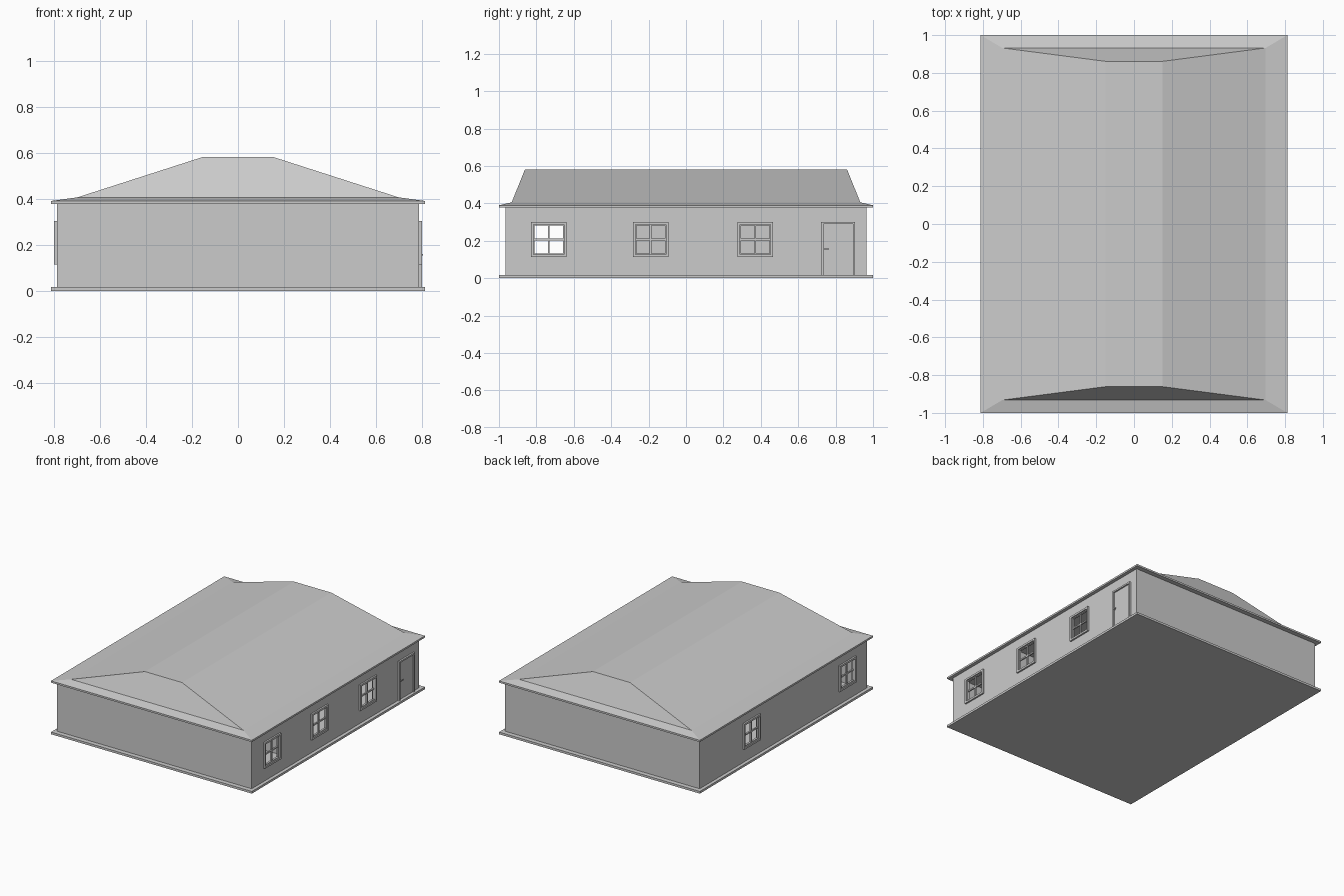
import bpy, bmesh

if "Cube" in bpy.data.objects:
    bpy.data.objects.remove(bpy.data.objects["Cube"])

WX, WY, T = 0.787, 0.966, 0.022        # wall outer half sizes, thickness
Z0, Z1 = 0.016, 0.377                  # wall bottom and top
WZ = (0.113, 0.302)                    # window frame bottom and top
HW, FW = 0.095, 0.014                  # window half width, frame width


def boxes(name, items):
    """One object made of axis-aligned boxes (x0, x1, y0, y1, z0, z1)."""
    bm = bmesh.new()
    for x0, x1, y0, y1, z0, z1 in items:
        vs = bmesh.ops.create_cube(bm, size=1)["verts"]
        for v in vs:
            v.co = (x1 if v.co.x > 0 else x0, y1 if v.co.y > 0 else y0,
                    z1 if v.co.z > 0 else z0)
    return finish(name, bm)


def finish(name, bm):
    bmesh.ops.recalc_face_normals(bm, faces=bm.faces)
    me = bpy.data.meshes.new(name)
    bm.to_mesh(me)
    bm.free()
    ob = bpy.data.objects.new(name, me)
    bpy.context.collection.objects.link(ob)
    return ob


def cut(ob, cutter):
    m = ob.modifiers.new("cut", "BOOLEAN")
    m.operation, m.solver, m.object = "DIFFERENCE", "EXACT", cutter
    cutter.hide_render = True
    bpy.context.view_layer.objects.active = ob
    bpy.ops.object.modifier_apply(modifier=m.name)
    bpy.data.objects.remove(cutter)


def span(side, a, b):
    """x range from a to b, mirrored for the left side."""
    return tuple(sorted((side * a, side * b)))


def rim(side, a, b, y0, y1, z0, z1, w, sill=True):
    """Boxes of a rectangular frame in a side wall."""
    x = span(side, a, b)
    low = z0 + w if sill else z0
    parts = [(*x, y0, y0 + w, low, z1 - w), (*x, y1 - w, y1, low, z1 - w),
             (*x, y0, y1, z1 - w, z1)]
    if sill:
        parts.append((*x, y0, y1, z0, z0 + w))
    return parts


# foundation slab
boxes("foundation", [(-0.812, 0.812, -1, 1, 0, Z0)])

# hollow walls with openings
windows = [(1, -0.734), (1, -0.189), (1, 0.37), (-1, -0.734), (-1, 0.37)]
DOOR = (0.722, 0.904, Z0, 0.302)
walls = boxes("walls", [(-WX, WX, -WY, WY, Z0, Z1)])
cut(walls, boxes("room_cutter", [(T - WX, WX - T, T - WY, WY - T, Z0 - 0.1, Z1 + 0.1)]))
holes = [(*span(s, WX - 0.06, WX + 0.06), y - HW + 0.008, y + HW - 0.008,
          WZ[0] + 0.008, WZ[1] - 0.008) for s, y in windows]
holes.append((WX - 0.06, WX + 0.06, DOOR[0] + 0.008, DOOR[1] - 0.008, Z0 - 0.05, DOOR[3] - 0.008))
cut(walls, boxes("opening_cutter", holes))

# inner partitions
boxes("partition_spine", [(-0.01, 0.01, -0.4, WY - T, Z0, Z1)])
boxes("partition_cross", [(T - WX, WX - T, -0.42, -0.4, Z0, Z1)])

# windows: casing, sash and glazing bars
for s, y in windows:
    y0, y1 = y - HW, y + HW
    boxes("window_casing", rim(s, WX - 0.015, 0.799, y0, y1, *WZ, FW))
    i0, i1, k0, k1 = y0 + FW, y1 - FW, WZ[0] + FW, WZ[1] - FW
    boxes("window_sash", rim(s, WX - 0.012, 0.79, i0, i1, k0, k1, 0.005))
    x, zc = span(s, WX - 0.01, 0.788), (k0 + k1) / 2
    boxes("window_bars", [(*x, y - 0.005, y + 0.005, k0, k1),
                          (*x, i0, i1, zc - 0.005, zc + 0.005)])

# door with frame and handle
boxes("door_frame", rim(1, WX - 0.015, 0.799, *DOOR, 0.012, sill=False))
boxes("door_leaf", [(WX - 0.012, 0.789, DOOR[0] + 0.012, DOOR[1] - 0.012, Z0, DOOR[3] - 0.012)])
boxes("door_handle", [(0.789, 0.803, 0.737, 0.743, 0.153, 0.159),
                      (0.799, 0.804, 0.737, 0.765, 0.153, 0.159)])

# roof: fascia, shallow eave skirt, hipped body and flat top
bm = bmesh.new()
rings = []
for hx, hy, z in [(0.812, 1, Z1), (0.812, 1, 0.39), (0.697, 0.932, 0.406), (0.15, 0.861, 0.582)]:
    rings.append([bm.verts.new((sx * hx, sy * hy, z))
                  for sx, sy in [(-1, -1), (1, -1), (1, 1), (-1, 1)]])
for a, b in zip(rings, rings[1:]):
    for i in range(4):
        j = (i + 1) % 4
        bm.faces.new((a[i], a[j], b[j], b[i]))
bm.faces.new(rings[0][::-1])
bm.faces.new(rings[-1])
finish("roof", bm)
